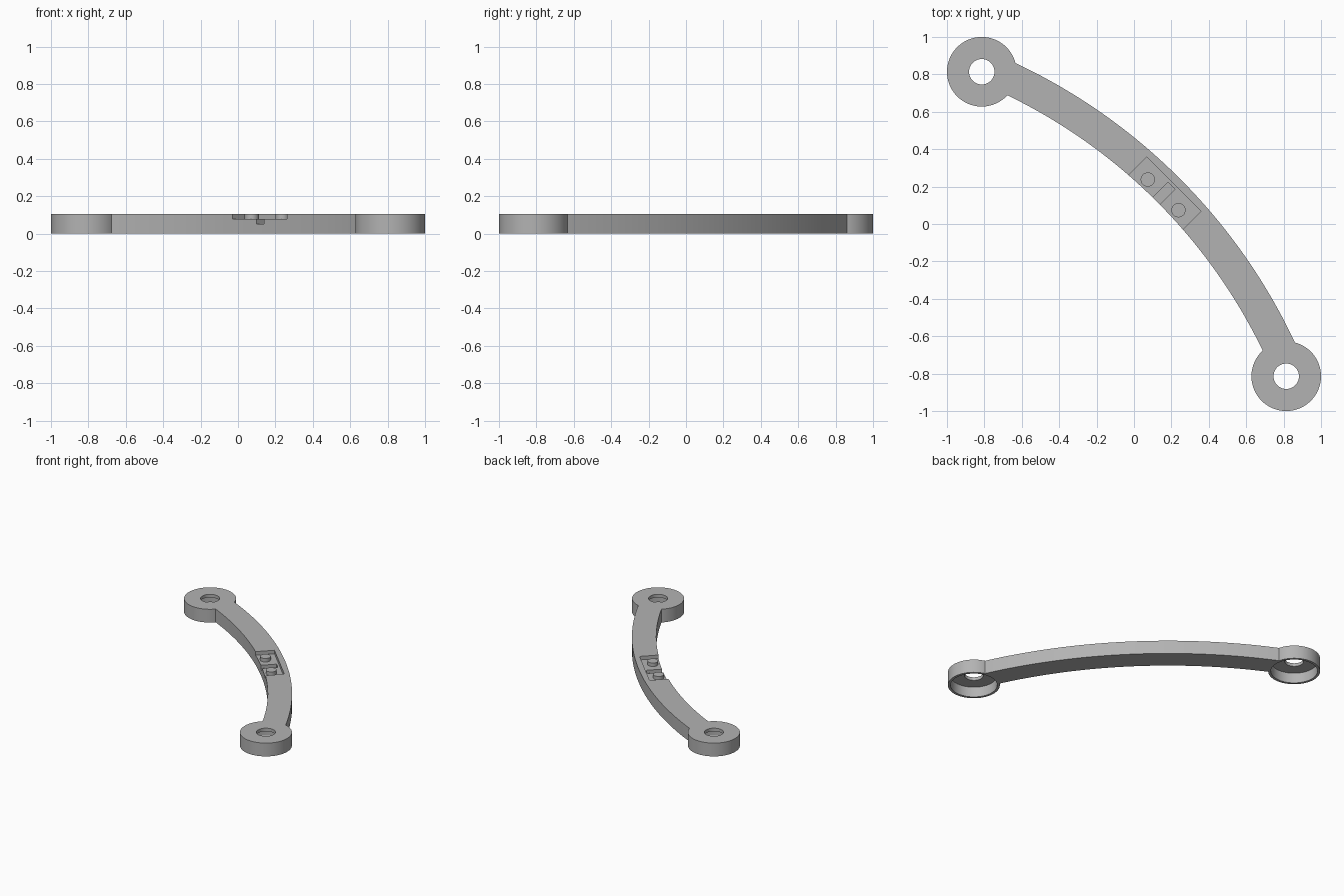
import bpy, bmesh
from math import sin, cos, asin, pi
from mathutils import Matrix

if "Cube" in bpy.data.objects:
    bpy.data.objects.remove(bpy.data.objects["Cube"], do_unlink=True)

HEIGHT = 0.105
RING_U, RING_R, CUP_R, HOLE_R = 1.151, 0.186, 0.167, 0.068
ARC_V, ARC_IN, ARC_OUT = -2.77, 2.941, 3.115
FLOOR = 0.077
TURN = Matrix.Rotation(-pi / 4, 4, "Z")   # the bracket lies along the diagonal

grey = bpy.data.materials.new("plain_grey")
grey.use_nodes = True
colour = (0.45, 0.45, 0.45, 1)
grey.diffuse_color = colour
grey.node_tree.nodes["Principled BSDF"].inputs["Base Color"].default_value = colour


def prism(name, outline, z0, z1):
    """Extrude a flat outline from z0 to z1."""
    bm = bmesh.new()
    face = bm.faces.new([bm.verts.new((u, v, z0)) for u, v in outline])
    top = bmesh.ops.extrude_face_region(bm, geom=[face])["geom"]
    bmesh.ops.translate(bm, vec=(0, 0, z1 - z0),
                        verts=[g for g in top if isinstance(g, bmesh.types.BMVert)])
    bmesh.ops.recalc_face_normals(bm, faces=bm.faces)
    mesh = bpy.data.meshes.new(name)
    bm.to_mesh(mesh)
    bm.free()
    mesh.materials.append(grey)
    obj = bpy.data.objects.new(name, mesh)
    bpy.context.collection.objects.link(obj)
    return obj


def circle(u, v, r, n=96):
    return [(u + r * cos(2 * pi * i / n), v + r * sin(2 * pi * i / n)) for i in range(n)]


def box(u0, u1, v0, v1):
    return [(u0, v0), (u1, v0), (u1, v1), (u0, v1)]


def arc(r, n=64):
    half = asin(2 * RING_U / (ARC_IN + ARC_OUT))
    angles = [half * (2 * i / n - 1) for i in range(n + 1)]
    return [(r * sin(a), ARC_V + r * cos(a)) for a in angles]


def combine(target, tool, operation):
    """Apply a boolean and discard the tool."""
    mod = target.modifiers.new(operation, "BOOLEAN")
    mod.operation, mod.solver, mod.object = operation, "EXACT", tool
    bpy.context.view_layer.objects.active = target
    bpy.ops.object.modifier_apply(modifier=mod.name)
    bpy.data.objects.remove(tool, do_unlink=True)


def smooth(obj):
    obj.matrix_world = TURN
    bpy.ops.object.select_all(action="DESELECT")
    obj.select_set(True)
    bpy.context.view_layer.objects.active = obj
    bpy.ops.object.shade_smooth_by_angle(angle=pi / 6)


# Curved arm with a round eye at each end
bracket = prism("curved_bracket", arc(ARC_IN) + arc(ARC_OUT)[::-1], 0, HEIGHT)
for side in (-1, 1):
    u = side * RING_U
    combine(bracket, prism("eye", circle(u, 0, RING_R), 0, HEIGHT), "UNION")
    # Cup hollowed from below, then the through hole in its roof
    combine(bracket, prism("cup", circle(u, 0, CUP_R), -0.1, 0.08), "DIFFERENCE")
    combine(bracket, prism("hole", circle(u, 0, HOLE_R), -0.1, 0.2), "DIFFERENCE")

# Pocket open to the inner edge, with a deeper slot in its middle
combine(bracket, prism("pocket", box(-0.205, 0.205, 0.1, 0.301), FLOOR, 0.2), "DIFFERENCE")
combine(bracket, prism("slot", box(-0.03, 0.024, 0.1, 0.286), 0.052, 0.2), "DIFFERENCE")
smooth(bracket)

# Round pegs standing in the pocket
for name, u in (("back_peg", -0.116), ("front_peg", 0.116)):
    smooth(prism(name, circle(u, 0.22, 0.038, 48), FLOOR - 0.004, HEIGHT))
